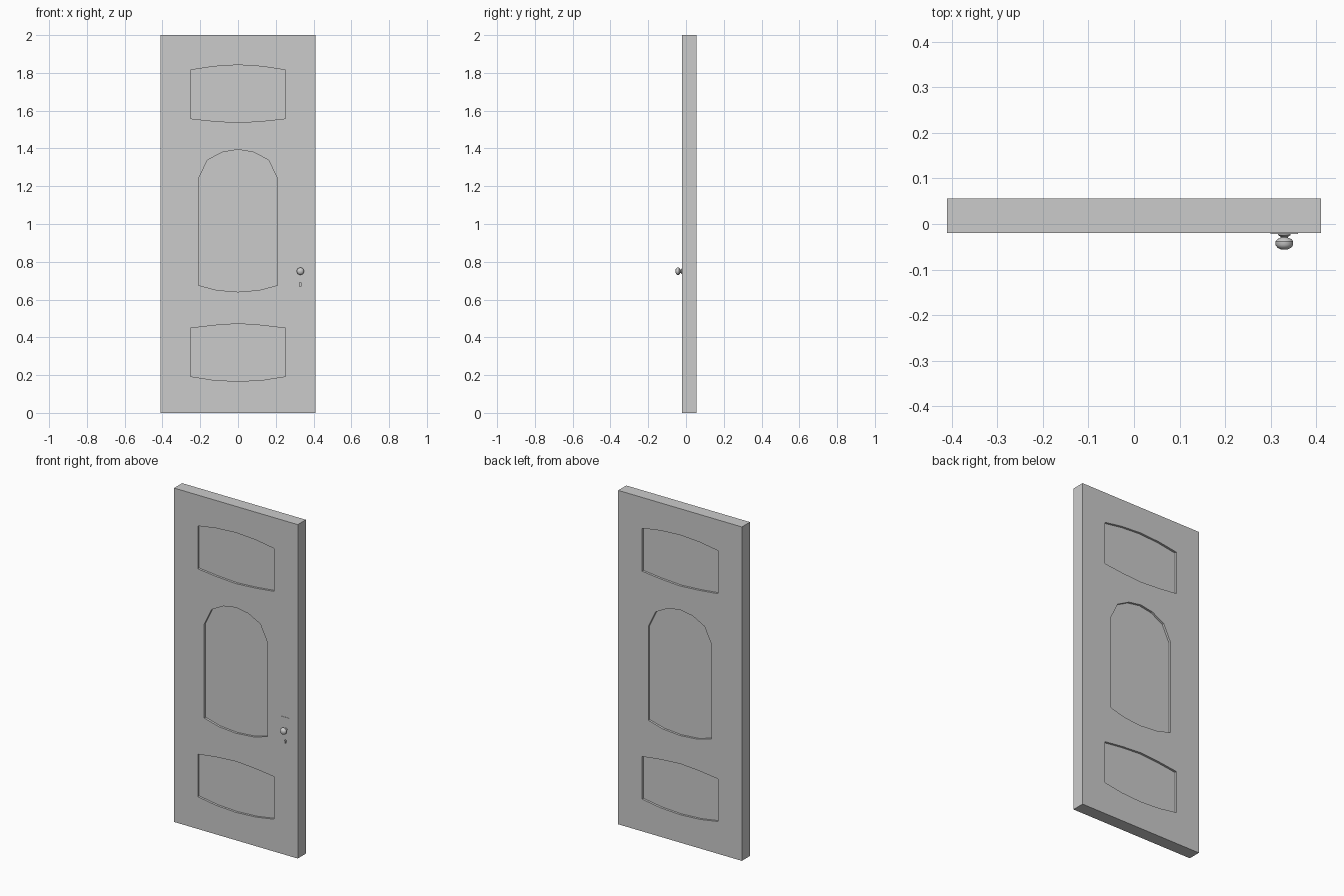
import bpy, bmesh, math

if "Cube" in bpy.data.objects:
    bpy.data.objects.remove(bpy.data.objects["Cube"])

FRONT, BACK, DEPTH = -0.020, 0.0565, 0.013
KNOB_X, KNOB_Z = 0.33, 0.75


def finish(bm, name):
    bmesh.ops.recalc_face_normals(bm, faces=bm.faces)
    mesh = bpy.data.meshes.new(name)
    bm.to_mesh(mesh)
    bm.free()
    ob = bpy.data.objects.new(name, mesh)
    bpy.context.collection.objects.link(ob)
    return ob


def prism(name, outline, y0, y1):
    """Extrude an x-z outline from y0 to y1."""
    bm = bmesh.new()
    face = bm.faces.new([bm.verts.new((x, y0, z)) for x, z in outline])
    ext = bmesh.ops.extrude_face_region(bm, geom=[face])
    verts = [g for g in ext["geom"] if isinstance(g, bmesh.types.BMVert)]
    bmesh.ops.translate(bm, verts=verts, vec=(0, y1 - y0, 0))
    return finish(bm, name)


def rect(x0, x1, z0, z1):
    return [(x0, z0), (x1, z0), (x1, z1), (x0, z1)]


def mirrored(half):
    """Close a right-half outline, listed bottom to top, across x = 0."""
    return half + [(-x, z) for x, z in reversed(half) if x > 0]


def cut(target, cutter):
    mod = target.modifiers.new("cut", 'BOOLEAN')
    mod.operation = 'DIFFERENCE'
    mod.solver = 'EXACT'
    mod.object = cutter
    bpy.context.view_layer.objects.active = target
    bpy.ops.object.modifier_apply(modifier=mod.name)


def lathe(name, profile, steps):
    """Spin (radius, y) points around the knob axis."""
    bm = bmesh.new()
    vs = [bm.verts.new((KNOB_X + r, y, KNOB_Z)) for r, y in profile]
    edges = [bm.edges.new(p) for p in zip(vs, vs[1:])]
    bmesh.ops.spin(bm, geom=vs + edges, cent=(KNOB_X, 0, KNOB_Z), axis=(0, 1, 0),
                   angle=math.tau, steps=steps, use_duplicate=False)
    bmesh.ops.remove_doubles(bm, verts=bm.verts, dist=1e-5)
    return finish(bm, name)


# Door slab
door = prism("door_slab", rect(-0.41, 0.41, 0, 2), FRONT, BACK)

# Recessed panels on both faces
panels = {
    "lower": [(0, 0.167), (0.13, 0.174), (0.252, 0.193),
              (0.252, 0.448), (0.13, 0.463), (0, 0.472)],
    "middle": [(0, 0.641), (0.113, 0.650), (0.21, 0.676), (0.21, 1.238),
               (0.162, 1.338), (0.083, 1.380), (0, 1.394)],
    "upper": [(0, 1.537), (0.13, 1.545), (0.252, 1.558),
              (0.252, 1.815), (0.13, 1.834), (0, 1.842)],
}
cutters = []
for label, half in panels.items():
    for side, y0, y1 in (("front", FRONT - 0.05, FRONT + DEPTH),
                         ("back", BACK - DEPTH, BACK + 0.05)):
        cutter = prism(f"{label}_{side}_cutter", mirrored(half), y0, y1)
        cut(door, cutter)
        cutters.append(cutter)

# Lock plate with keyhole
plate = prism("lock_plate", rect(0.30, 0.36, 0.61, 0.825), FRONT - 0.002, FRONT + 0.002)
hole = [(KNOB_X + 0.006 * math.cos(a), 0.685 + 0.006 * math.sin(a))
        for a in [math.radians(-60 + 30 * i) for i in range(11)]]
hole += [(KNOB_X - 0.004, 0.668), (KNOB_X + 0.004, 0.668)]
keyhole = prism("keyhole_cutter", hole, FRONT - 0.05, FRONT + 0.008)
cutters.append(keyhole)
cut(plate, keyhole)
cut(door, keyhole)

# Knob
knob = lathe("door_knob", [(0, -0.019), (0.014, -0.019), (0.014, -0.024),
                           (0.008, -0.028), (0.008, -0.030), (0.015, -0.033),
                           (0.0195, -0.038), (0.0195, -0.046), (0.015, -0.052),
                           (0.008, -0.0555), (0, -0.0565)], 16)
bpy.ops.object.select_all(action='DESELECT')
knob.select_set(True)
bpy.context.view_layer.objects.active = knob
bpy.ops.object.shade_smooth_by_angle(angle=math.radians(40))

for cutter in cutters:
    bpy.data.objects.remove(cutter)
